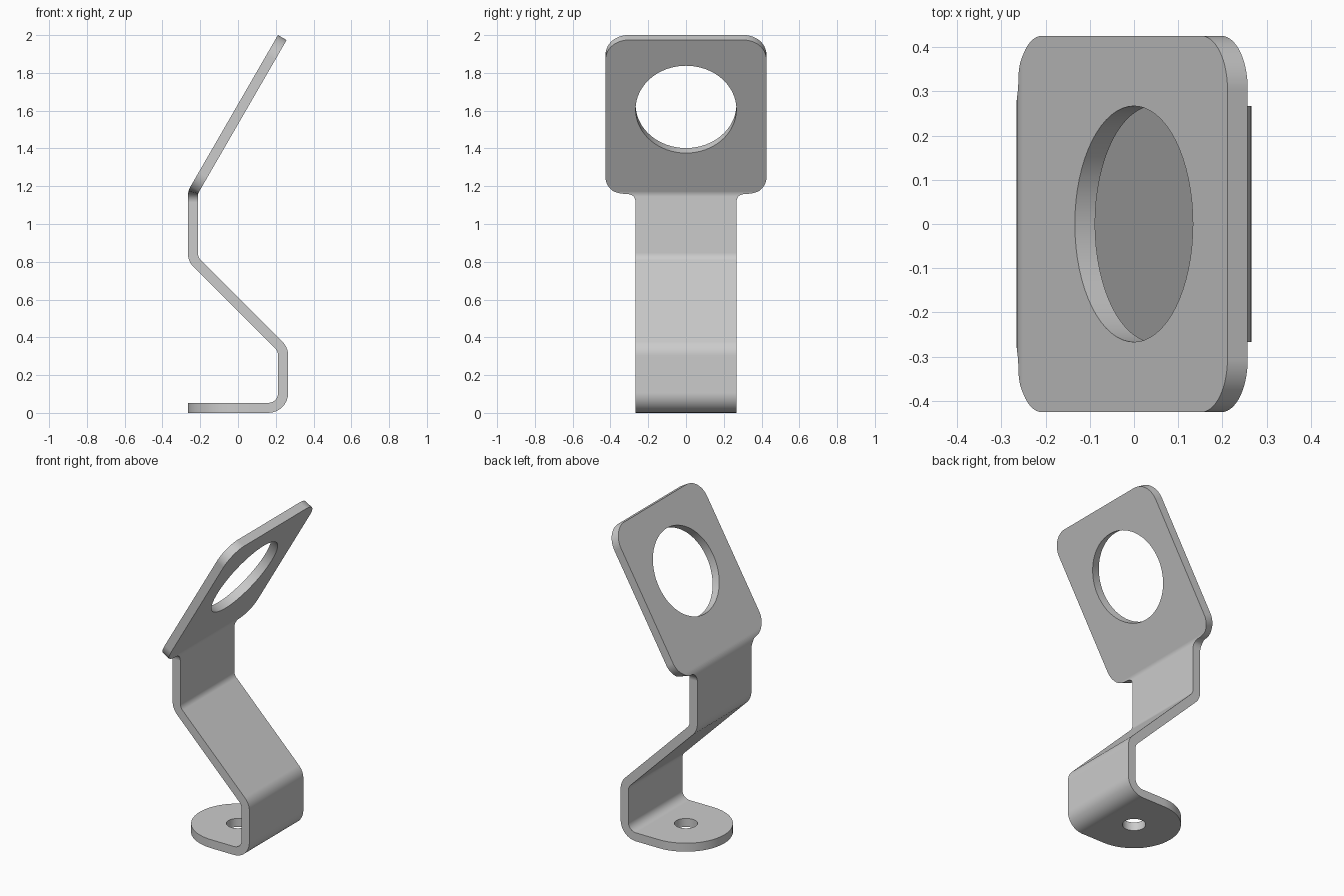
import bpy, bmesh
from math import sin, cos, tan, pi, radians, sqrt, hypot
from mathutils import Matrix

if "Cube" in bpy.data.objects:
    bpy.data.objects.remove(bpy.data.objects["Cube"])

T = 0.053          # sheet thickness
R = 0.0785         # bend radius on the centreline
W = 0.267          # strap half width
PW = 0.426         # head plate half width

# Centreline corners (x, z) and the bend at each inner corner
pts = [(-0.266, T / 2), (0.239, T / 2), (0.239, 0.336), (-0.239, 0.814),
       (-0.239, 1.167), (0.2345, 1.987)]
turns = [radians(a) for a in (90, 45, -45, -30)]

# Straight and arc pieces: start distance, length, x, z, heading, curvature
pieces, bend_mid = [], []
s, ang, (x, z), back = 0.0, 0.0, pts[0], 0.0


def advance(x, z, a, k, d):
    if k == 0:
        return x + cos(a) * d, z + sin(a) * d, a
    b = a + k * d
    return x + (sin(b) - sin(a)) / k, z - (cos(b) - cos(a)) / k, b


for i in range(5):
    turn = turns[i] if i < 4 else 0.0
    cut = R * tan(abs(turn) / 2)
    full = hypot(pts[i + 1][0] - pts[i][0], pts[i + 1][1] - pts[i][1])
    runs = [(full - back - cut, 0.0)]
    if turn:
        runs.append((R * abs(turn), (1 if turn > 0 else -1) / R))
    for length, k in runs:
        pieces.append((s, length, x, z, ang, k))
        x, z, ang = advance(x, z, ang, k, length)
        s += length
    bend_mid.append(s - runs[-1][0] / 2)
    back = cut
total = s
neck = bend_mid[3]          # where the head plate starts

RF, RB, RT = 0.052, 0.107, 0.12   # neck fillet, lower and upper corners


def place(d):
    for s0, length, x, z, a, k in pieces:
        if d <= s0 + length + 1e-9:
            break
    return advance(x, z, a, k, d - s0)


def half_width(d):
    if d < W:
        return sqrt(max(W * W - (W - d) ** 2, 1e-6))
    if d <= neck - RF:
        return W
    if d <= neck:
        return W + RF - sqrt(max(RF ** 2 - (d - neck + RF) ** 2, 0))
    if d <= neck + RB:
        return PW - RB + sqrt(max(RB ** 2 - (neck + RB - d) ** 2, 0))
    if d <= total - RT:
        return PW
    return PW - RT + sqrt(max(RT ** 2 - (d - total + RT) ** 2, 0))


# Stations along the sheet: bends plus the rounded outlines
N = 14
st = {round(s0 + l * j / 8, 5) for s0, l, *_, k in pieces if k for j in range(9)}
for j in range(N + 1):
    a = pi / 2 * j / N
    st.add(round(W * (1 - cos(a * 1.0)), 5))
    st.add(round(neck - RF + RF * sin(a), 5))
    st.add(round(neck + RB * (1 - cos(a)), 5))
    st.add(round(total - RT + RT * sin(a), 5))
stations = []
for d in sorted(st):
    if not stations or d - stations[-1] > 1e-4:
        stations.append(d)

# Bent sheet
bm = bmesh.new()
rings = []
for d in stations:
    x, z, a = place(d)
    w = half_width(d)
    nx, nz = -sin(a) * T / 2, cos(a) * T / 2
    rings.append([bm.verts.new((x + sx * nx, y, z + sx * nz))
                  for sx, y in ((-1, -w), (-1, w), (1, w), (1, -w))])
for r0, r1 in zip(rings, rings[1:]):
    for j in range(4):
        k = (j + 1) % 4
        bm.faces.new((r0[j], r0[k], r1[k], r1[j]))
bm.faces.new(rings[0])
bm.faces.new(rings[-1])
bmesh.ops.recalc_face_normals(bm, faces=bm.faces)
me = bpy.data.meshes.new("bent_bracket")
bm.to_mesh(me)
bm.free()
bracket = bpy.data.objects.new("bent_bracket", me)
bpy.context.collection.objects.link(bracket)


# Round holes
def hole(name, loc, radius, tilt):
    bpy.ops.mesh.primitive_cylinder_add(vertices=64, radius=radius, depth=0.2,
                                        location=loc, rotation=(0, tilt, 0))
    cutter = bpy.context.object
    cutter.name = name
    cutter.hide_render = True
    bpy.ops.object.select_all(action='DESELECT')
    bpy.context.view_layer.objects.active = bracket
    bracket.select_set(True)
    m = bracket.modifiers.new(name, 'BOOLEAN')
    m.operation, m.solver, m.object = 'DIFFERENCE', 'EXACT', cutter
    bpy.ops.object.modifier_apply(modifier=name)
    bpy.data.objects.remove(cutter)


hole("base_hole", (0, 0, T / 2), 0.066, 0)
hole("head_hole", (0.0225, 0, 1.62), W, radians(-60))

bpy.ops.object.shade_smooth_by_angle(angle=radians(30))
wn = bracket.modifiers.new("flat_normals", 'WEIGHTED_NORMAL')
wn.keep_sharp = True
